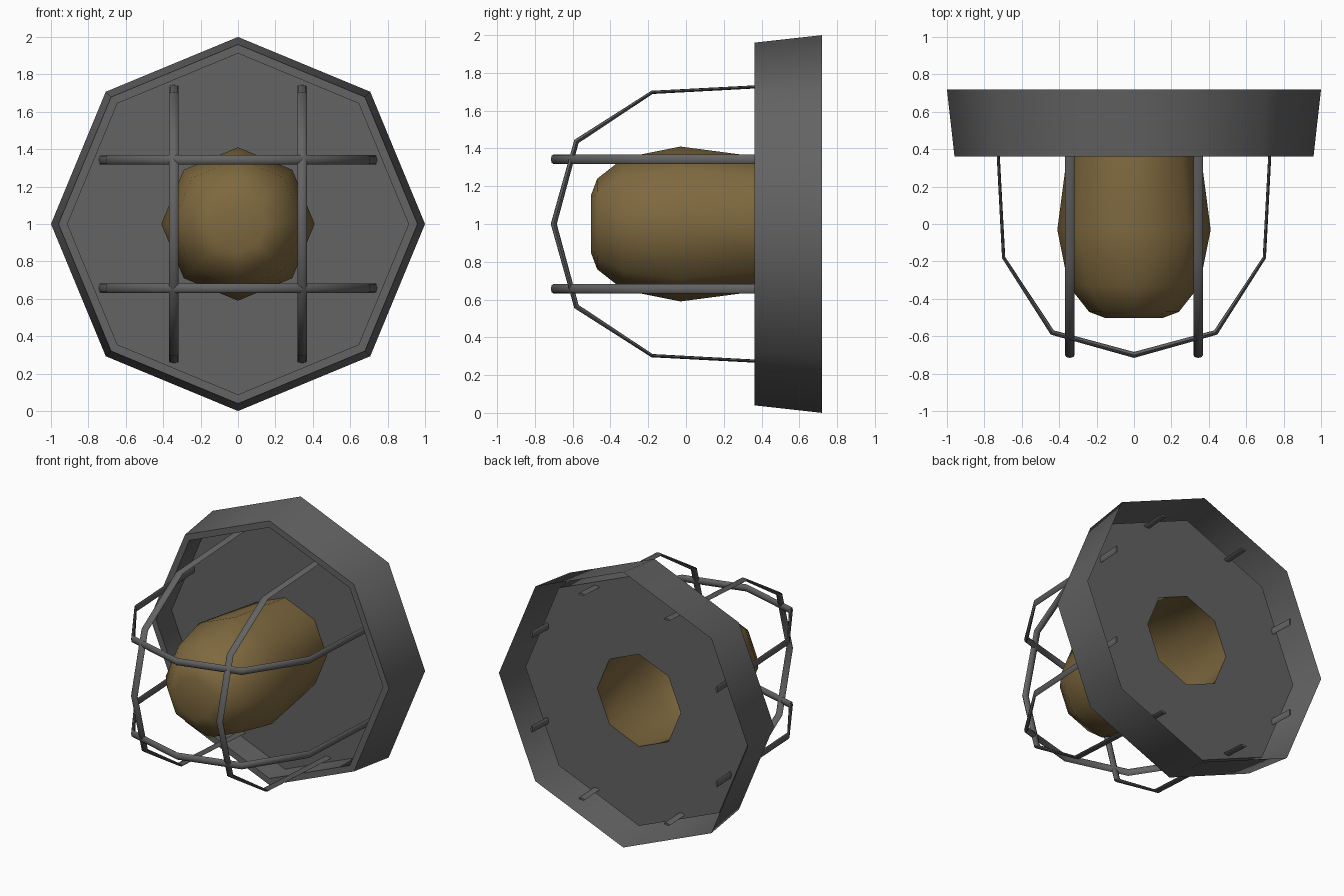
import bpy
import bmesh
from math import radians, cos, sin, pi
from mathutils import Vector

if "Cube" in bpy.data.objects:
    bpy.data.objects.remove(bpy.data.objects["Cube"])

SIDES = 8
CENTRE_Z = 1.0


def colour(name, rgb):
    mat = bpy.data.materials.new(name)
    mat.diffuse_color = (*rgb, 1)
    mat.use_nodes = True
    mat.node_tree.nodes["Principled BSDF"].inputs["Base Color"].default_value = mat.diffuse_color
    return mat


def finish(bm, name, angle, material):
    mesh = bpy.data.meshes.new(name)
    bm.to_mesh(mesh)
    bm.free()
    obj = bpy.data.objects.new(name, mesh)
    bpy.context.collection.objects.link(obj)
    mesh.materials.append(material)
    bpy.ops.object.select_all(action='DESELECT')
    obj.select_set(True)
    bpy.context.view_layer.objects.active = obj
    bpy.ops.object.shade_smooth_by_angle(angle=radians(angle))
    return obj


def bridge(bm, rings):
    for a, b in zip(rings, rings[1:]):
        n = len(a)
        for j in range(n):
            k = (j + 1) % n
            bm.faces.new((a[j], a[k], b[k], b[j]))


def revolve(name, profile, material, cap=False):
    """Turn (radius, y) points about the y axis, listed from back to front."""
    bm = bmesh.new()
    rings = []
    for r, y in profile:
        angles = [2 * pi * j / SIDES for j in range(SIDES)]
        rings.append([bm.verts.new((r * cos(a), y, CENTRE_Z + r * sin(a))) for a in angles])
    bridge(bm, rings)
    if cap:
        bm.faces.new(rings[-1])
    return finish(bm, name, 50, material)


def cage_wire(name, offset, upright, material):
    """Bent wire with an oval section, thinner towards its two ends."""
    half = [(0.744, 0.71, 0.008), (0.697, -0.18, 0.009), (0.437, -0.58, 0.014)]
    path = half + [(0, -0.70, 0.016)] + [(-u, y, h) for u, y, h in reversed(half)]
    pts = [Vector((u, y)) for u, y, h in path]
    bm = bmesh.new()
    rings = []
    for i, p in enumerate(pts):
        before = (p - pts[max(i - 1, 0)]).normalized()
        after = (pts[min(i + 1, len(pts) - 1)] - p).normalized()
        t = (before + after).normalized()
        n = Vector((-t.y, t.x))
        ring = []
        for j in range(8):
            a = 2 * pi * j / 8
            q = p + n * path[i][2] * cos(a)
            side = offset + 0.026 * sin(a)
            x, z = (side, q.x) if upright else (q.x, side)
            ring.append(bm.verts.new((x, q.y, CENTRE_Z + z)))
        rings.append(ring)
    bridge(bm, rings)
    bm.faces.new(rings[0])
    bm.faces.new(rings[-1])
    bmesh.ops.recalc_face_normals(bm, faces=bm.faces)
    return finish(bm, name, 50, material)


dark_grey = colour("dark_grey", (0.125, 0.125, 0.125))
amber = colour("amber", (0.212, 0.142, 0.05))

# Octagonal housing: outer wall, front rim, inner wall and recessed back plate
revolve("housing", [(1.0, 0.72), (0.96, 0.362), (0.912, 0.362), (0.912, 0.54), (0.335, 0.54)],
        dark_grey)

# Amber bulb, open at the back
revolve("bulb", [(0.335, 0.54), (0.41, -0.03), (0.35, -0.33), (0.24, -0.47), (0.155, -0.502)],
        amber, cap=True)

# Crossed wires of the protective cage
for label, offset in (("a", -0.343), ("b", 0.343)):
    cage_wire("upright_wire_" + label, offset, True, dark_grey)
    cage_wire("level_wire_" + label, offset, False, dark_grey)
